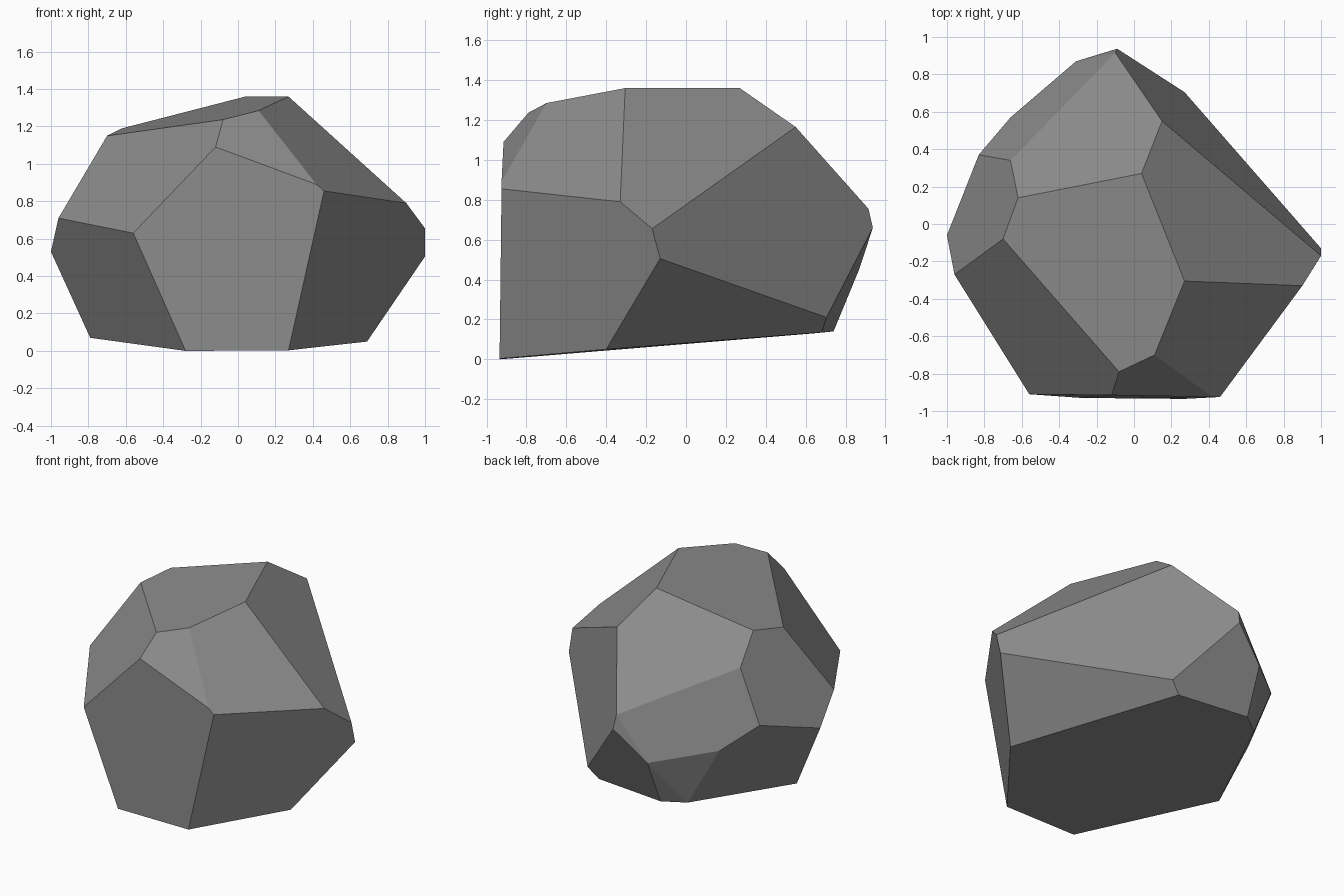
import bpy, bmesh, math

if "Cube" in bpy.data.objects:
    bpy.data.objects.remove(bpy.data.objects["Cube"])

# corner points of the chiselled boulder, grouped by height
base = [(-.28, -.93, 0), (.27, -.935, .003), (.69, -.40, .05), (.20, .68, .135),
        (-.32, .74, .14), (-.46, .64, .13), (-.79, -.10, .07)]
girdle = [(.27, .705, .21), (1, -.13, .505), (1, -.17, .655), (.90, -.33, .79),
          (.46, -.925, .855), (.42, -.925, .89), (-.56, -.91, .63), (-.96, -.27, .71),
          (-1, -.06, .53), (-.83, .37, .667), (-.66, .57, .52), (-.31, .87, .455),
          (-.09, .937, .66), (-.10, .915, .755)]
crown = [(-.12, -.915, 1.09), (-.08, -.79, 1.237), (.11, -.70, 1.285), (.27, -.305, 1.36),
         (.04, .27, 1.36), (.15, .55, 1.165), (-.66, .34, 1.015), (-.62, .14, 1.19),
         (-.70, -.08, 1.15)]

# wrap the corners in a convex skin, then merge near-flat triangles into facets
bm = bmesh.new()
for co in base + girdle + crown:
    bm.verts.new(co)
bmesh.ops.convex_hull(bm, input=bm.verts[:])
loose = [v for v in bm.verts if not v.link_faces]
bmesh.ops.delete(bm, geom=loose, context='VERTS')
bmesh.ops.dissolve_limit(bm, angle_limit=math.radians(6), verts=bm.verts[:], edges=bm.edges[:])
bmesh.ops.recalc_face_normals(bm, faces=bm.faces[:])
mesh = bpy.data.meshes.new("boulder")
bm.to_mesh(mesh)
bm.free()

# single stone colour
stone = bpy.data.materials.new("stone grey")
stone.diffuse_color = (.26, .26, .26, 1)
stone.use_nodes = True
stone.node_tree.nodes["Principled BSDF"].inputs["Base Color"].default_value = stone.diffuse_color
mesh.materials.append(stone)
boulder = bpy.data.objects.new("boulder", mesh)
bpy.context.collection.objects.link(boulder)
